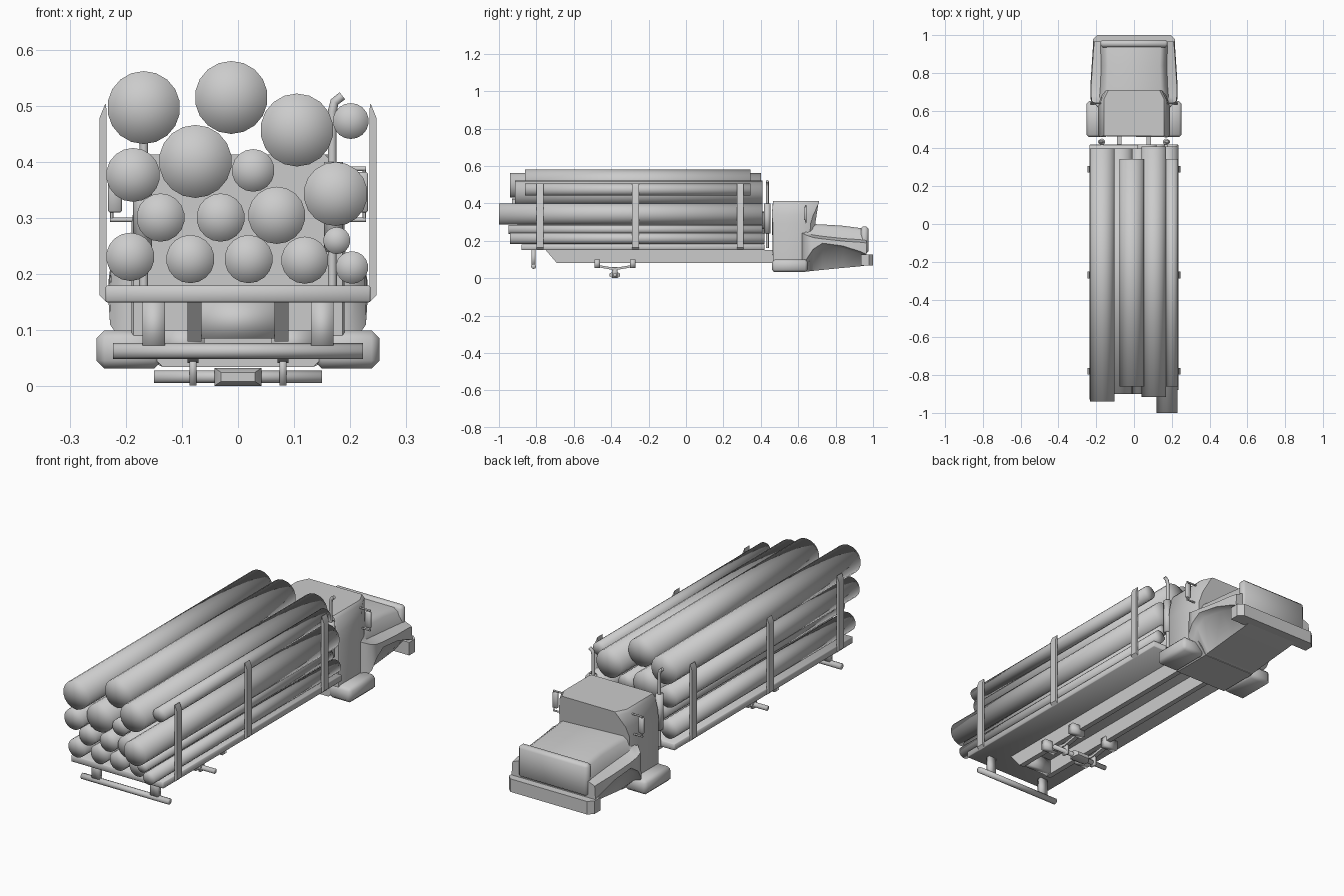
import bpy, bmesh, math
from mathutils import Vector, Matrix

if "Cube" in bpy.data.objects:
    bpy.data.objects.remove(bpy.data.objects["Cube"])

GREY = (0.6, 0.6, 0.6, 1)
paint = bpy.data.materials.new("plain_grey")
paint.use_nodes = True
paint.diffuse_color = GREY
paint.node_tree.nodes["Principled BSDF"].inputs["Base Color"].default_value = GREY


def finish(name, bm, bevel=0, sharp=None):
    """Turn a bmesh into a smooth shaded object."""
    bmesh.ops.recalc_face_normals(bm, faces=bm.faces)
    if bevel:
        bmesh.ops.bevel(bm, geom=bm.edges[:], offset=bevel, segments=1, affect='EDGES')
    mesh = bpy.data.meshes.new(name)
    bm.to_mesh(mesh)
    bm.free()
    mesh.materials.append(paint)
    ob = bpy.data.objects.new(name, mesh)
    bpy.context.collection.objects.link(ob)
    mesh.shade_smooth()
    if sharp:
        mesh.set_sharp_from_angle(angle=math.radians(sharp))
    return ob


def box(name, x, y, z, bevel=0, sharp=None):
    """Box from (low, high) ranges."""
    bm = bmesh.new()
    bmesh.ops.create_cube(bm, size=1)
    for v in bm.verts:
        v.co = [r[0] + (c + 0.5) * (r[1] - r[0]) for r, c in zip((x, y, z), v.co)]
    return finish(name, bm, bevel, sharp)


def rod(name, a, b, r, sides=18):
    """Round bar between two points, its caps fanned from the middle."""
    a, b = Vector(a), Vector(b)
    bm = bmesh.new()
    turn = (b - a).to_track_quat('Z', 'Y').to_matrix().to_4x4()
    bmesh.ops.create_cone(bm, cap_ends=True, cap_tris=True, segments=sides, radius1=r,
                          radius2=r, depth=(b - a).length,
                          matrix=Matrix.Translation((a + b) / 2) @ turn)
    return finish(name, bm)


def prism(name, points, axis, low, high, sharp=None):
    """Extrude an outline along x or y."""
    bm = bmesh.new()
    place = (lambda p, d: (d, p[0], p[1])) if axis == 'x' else (lambda p, d: (p[0], d, p[1]))
    ends = [[bm.verts.new(place(p, d)) for p in points] for d in (low, high)]
    bm.faces.new(ends[0])
    bm.faces.new(ends[1])
    for i in range(len(points)):
        j = (i + 1) % len(points)
        bm.faces.new((ends[0][i], ends[0][j], ends[1][j], ends[1][i]))
    return finish(name, bm, 0, sharp)


def loft(name, sections, sharp):
    """Skin mirrored half sections; each holds (x, y, z) points from bottom to top."""
    bm = bmesh.new()
    rings = []
    for half in sections:
        ring = half + [(-x, y, z) for x, y, z in reversed(half)]
        rings.append([bm.verts.new(p) for p in ring])
    for a, b in zip(rings, rings[1:]):
        for i in range(len(a)):
            j = (i + 1) % len(a)
            bm.faces.new((a[i], a[j], b[j], b[i]))
    bm.faces.new(rings[0])
    bm.faces.new(rings[-1])
    return finish(name, bm, 0, sharp)


def pipe(name, points, r):
    curve = bpy.data.curves.new(name, 'CURVE')
    curve.dimensions = '3D'
    curve.bevel_depth = r
    curve.bevel_resolution = 2
    curve.use_fill_caps = True
    line = curve.splines.new('POLY')
    line.points.add(len(points) - 1)
    for p, co in zip(line.points, points):
        p.co = (*co, 1)
    curve.materials.append(paint)
    ob = bpy.data.objects.new(name, curve)
    bpy.context.collection.objects.link(ob)


# Log load: x, z, radius, back end, front end
LOGS = [
    (-.168, .497, .065, -.94, .4), (-.012, .515, .065, -.86, .345),
    (.105, .457, .065, -.915, .41), (.201, .473, .032, -.86, .345),
    (-.187, .377, .048, -.93, .4), (-.076, .401, .065, -.9, .4),
    (.027, .385, .038, -.9, .4), (.174, .343, .057, -1, .41),
    (-.138, .301, .043, -.9, .4), (-.031, .301, .043, -.9, .4),
    (.069, .305, .051, -.9, .42), (-.192, .231, .043, -.9, .4),
    (-.085, .227, .043, -.89, .4), (.019, .227, .043, -.9, .4),
    (.119, .225, .042, -.9, .42), (.176, .26, .024, -.95, .41),
    (.203, .212, .029, -.94, .42)]
for x, z, r, back, front in LOGS:
    rod("log", (x, back, z), (x, front, z), r)

# Deck, cross member and rear bumper
box("deck", (-.236, .236), (-.88, .42), (.15, .18), .003)
box("rear_cross_member", (-.07, .07), (-.69, -.66), (.085, .15))
rod("rear_bumper", (-.223, -.815, .063), (.223, -.815, .063), .014, 8)

# Drive axle
rod("axle", (-.15, -.38, .017), (.15, -.38, .017), .011, 12)
loft("differential", [[(w, -.38 + d, .017 - h), (w, -.38 + d, .017 + h)]
                      for d, w, h in ((-.028, .03, .008), (-.012, .042, .016),
                                      (.012, .042, .016), (.028, .03, .008))], 50)

for s, side in ((1, "left"), (-1, "right")):
    def span(a, b):
        return tuple(sorted((s * a, s * b)))

    # Chassis rail, bumper post, springs
    prism(side + "_rail", [(-.75, .15), (-.69, .08), (.5, .08), (.5, .15)],
          'x', s * .065, s * .09, 40)
    box(side + "_bumper_post", span(.13, .17), (-.825, -.805), (.06, .155))
    prism(side + "_leaf_spring", [(-.48, .06), (-.38, .042), (-.28, .06), (-.28, .072),
                                  (-.38, .055), (-.48, .072)], 'x', s * .07, s * .09, 40)
    for y in (-.475, -.285):
        box(side + "_spring_bracket", span(.06, .13), (y - .015, y + .015), (.055, .1))
    box(side + "_spring_clamp", span(.074, .086), (-.395, -.365), (.002, .06))

    # Stakes with bevelled tops
    for y in (-.78, -.27, .29):
        prism(side + "_stake", [(s * .234, .15), (s * .247, .163), (s * .247, .478),
                                (s * .236, .505), (s * .234, .49)], 'y', y - .018, y + .018, 40)

    # Step tank under the cab
    box(side + "_step_tank", span(.135, .252), (.46, .65), (.032, .1), .014, 60)

    # Exhaust stack and muffler
    rod(side + "_muffler", (s * .17, .435, .24), (s * .17, .435, .4), .017, 12)
    pipe(side + "_exhaust", [(s * .168, .435, .16), (s * .168, .435, .49),
                             (s * .172, .435, .507), (s * .186, .435, .518)], .008)

    # Mirror on two brackets
    box(side + "_mirror", span(.207, .232), (.63, .645), (.31, .382), .003)
    for z in (.297, .388):
        pipe(side + "_mirror_bracket", [(s * .165, .64, z), (s * .228, .64, z)], .004)
    pipe(side + "_mirror_bar", [(s * .225, .64, .297), (s * .225, .64, .388)], .003)


# Cab: rear wall, door edge, then the hollowed windscreen under the visor
def cab_section(y_low, y_belt, y_roof, w, roof):
    return [(.135, y_low, .035), (w, y_low, .09), (w, y_belt, .29),
            (w - .008, (y_belt + y_roof) / 2 - .006, .34),
            (roof + .012, y_roof, .4), (roof, y_roof, .413)]


loft("cab", [cab_section(.465, .465, .465, .186, .155),
             cab_section(.47, .47, .47, .19, .16),
             cab_section(.62, .62, .66, .19, .16),
             cab_section(.66, .665, .71, .178, .135)], 40)

# Bonnet with flared wings and tapering belly: y, belly, arch, wing top, bonnet top, widths
NOSE = [(.62, .035, .06, .25, .29, .192, .165),
        (.65, .037, .11, .235, .289, .228, .162),
        (.68, .039, .155, .225, .289, .231, .16),
        (.73, .044, .187, .218, .287, .231, .156),
        (.84, .055, .172, .206, .28, .224, .152),
        (.93, .063, .143, .2, .268, .218, .155),
        (.965, .068, .128, .196, .262, .214, .155)]
loft("bonnet", [[(.135, y, belly), (wing - .03, y, arch - .012), (wing, y, arch),
                 (wing - .004, y, top - .008), (bonnet + .022, y, top + .006),
                 (bonnet + .005, y, lid - .014), (bonnet - .015, y, lid)]
                for y, belly, arch, top, lid, wing, bonnet in NOSE], 45)

# Radiator surround and front bumper
box("radiator_surround", (-.178, .178), (.935, .975), (.13, .277), .012, 60)
loft("front_bumper", [[(w, y, .067), (w, y, .127)]
                      for y, w in ((.935, .218), (.978, .218), (1, .195))], 30)
